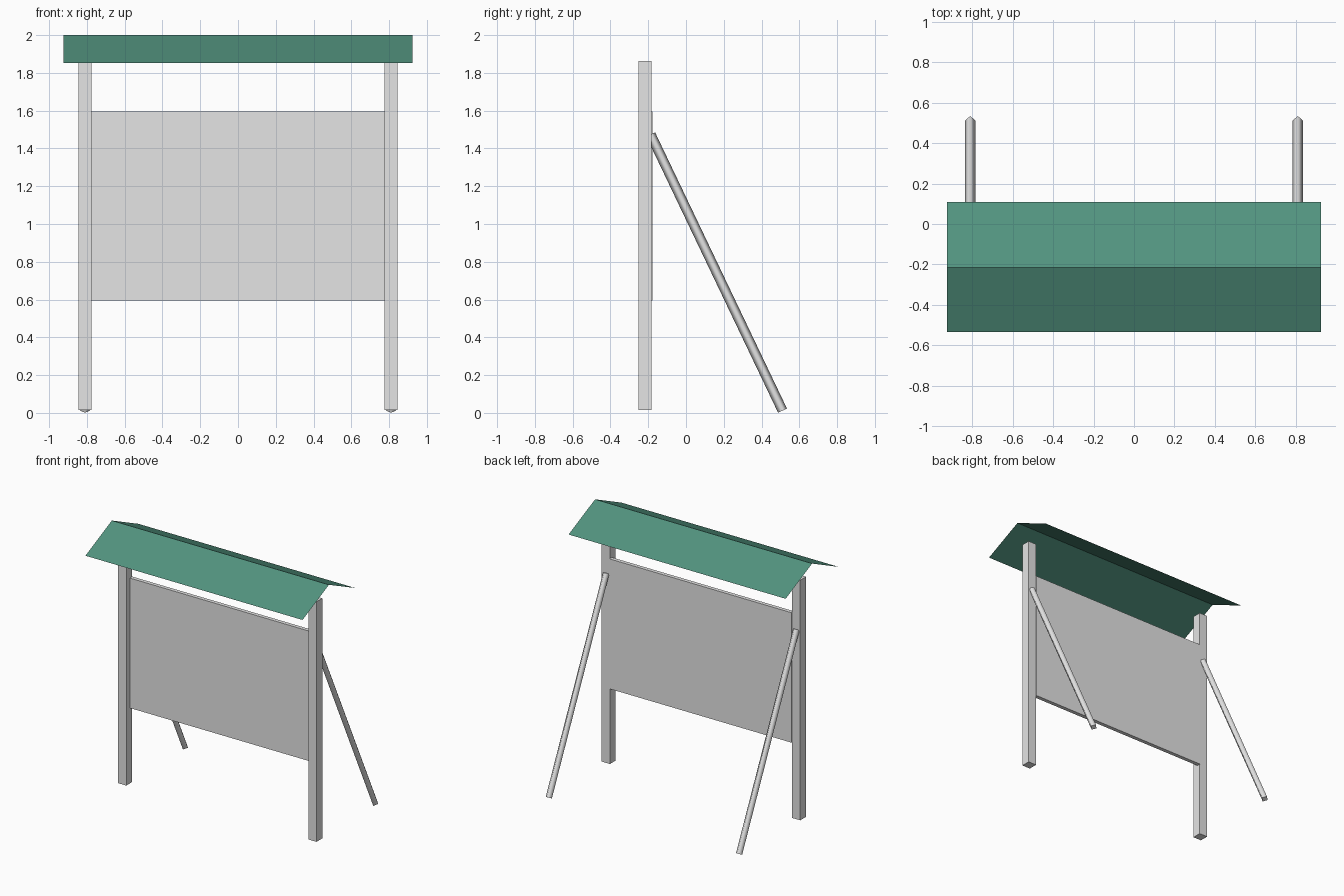
import bpy
import bmesh
from mathutils import Vector

if "Cube" in bpy.data.objects:
    bpy.data.objects.remove(bpy.data.objects["Cube"])


def make_material(name, rgb):
    mat = bpy.data.materials.new(name)
    mat.diffuse_color = (*rgb, 1.0)
    mat.use_nodes = True
    mat.node_tree.nodes["Principled BSDF"].inputs["Base Color"].default_value = mat.diffuse_color
    return mat


GREY = make_material("light_grey", (0.78, 0.78, 0.78))
GREEN = make_material("roof_green", (0.084, 0.292, 0.212))


def add_object(name, bm, mat):
    mesh = bpy.data.meshes.new(name)
    bm.to_mesh(mesh)
    bm.free()
    mesh.materials.append(mat)
    obj = bpy.data.objects.new(name, mesh)
    bpy.context.collection.objects.link(obj)
    return obj


def box(name, low, high, mat):
    low, high = Vector(low), Vector(high)
    bm = bmesh.new()
    bmesh.ops.create_cube(bm, size=1)
    bmesh.ops.scale(bm, vec=high - low, verts=bm.verts)
    bmesh.ops.translate(bm, vec=(low + high) / 2, verts=bm.verts)
    return add_object(name, bm, mat)


def rod(name, start, end, radius, sides, mat):
    start, end = Vector(start), Vector(end)
    axis = end - start
    bm = bmesh.new()
    bmesh.ops.create_cone(bm, cap_ends=True, segments=sides, radius1=radius,
                          radius2=radius, depth=axis.length)
    # Tilt about x only, so the rod's corners stay in line with its lean
    turn = Vector((0, 0, 1)).rotation_difference(axis).to_matrix()
    bmesh.ops.rotate(bm, matrix=turn, verts=bm.verts)
    bmesh.ops.translate(bm, vec=(start + end) / 2, verts=bm.verts)
    # Soft sides, flat ends
    for face in bm.faces:
        face.smooth = abs(face.normal.dot(axis.normalized())) < 0.5
    for edge in bm.edges:
        edge.smooth = all(f.smooth for f in edge.link_faces)
    return add_object(name, bm, mat)


# Posts and slanted back braces, one per side
for side, s in (("left", -1), ("right", 1)):
    x = 0.81 * s
    box(f"post_{side}", (x - 0.035, -0.252, 0.015), (x + 0.035, -0.182, 1.863), GREY)
    rod(f"brace_{side}", (x, 0.511, 0.012), (x, -0.187, 1.474), 0.026, 4, GREY)

# Notice panel between the posts
box("panel", (-0.775, -0.208, 0.595), (0.775, -0.178, 1.595), GREY)

# Thin gabled roof sheet: an eave-ridge-eave profile swept along x
bm = bmesh.new()
profile = [(-0.535, 1.852), (-0.214, 2.0), (0.108, 1.852)]
rows = [[bm.verts.new((x, y, z)) for x in (-0.924, 0.924)] for y, z in profile]
for a, b in zip(rows, rows[1:]):
    bm.faces.new((a[0], a[1], b[1], b[0]))
add_object("roof", bm, GREEN)
